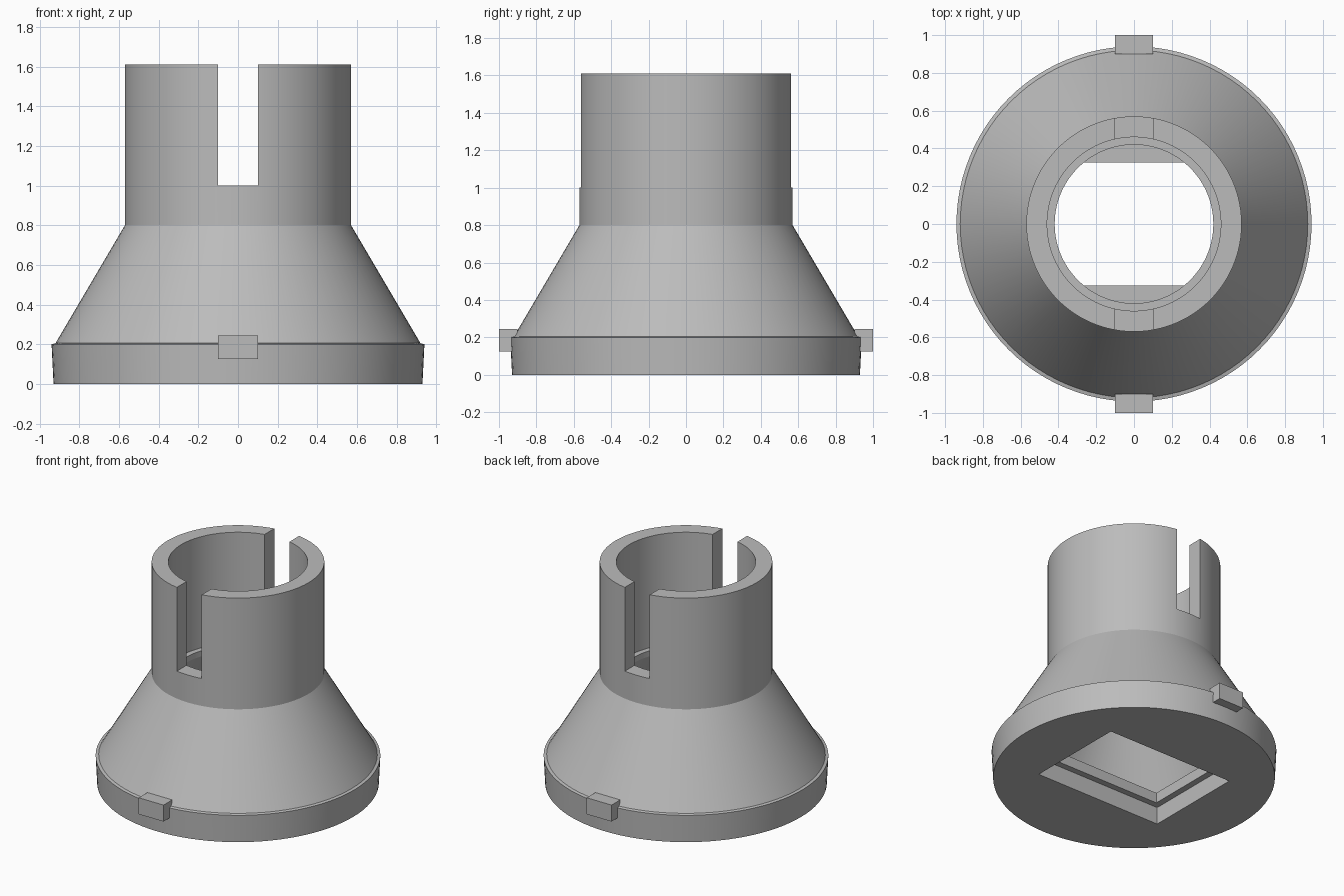
import bpy, bmesh, math

if "Cube" in bpy.data.objects:
    bpy.data.objects.remove(bpy.data.objects["Cube"], do_unlink=True)

grey = bpy.data.materials.new("mid grey")
grey.use_nodes = True
colour = (0.5, 0.5, 0.5, 1)
grey.diffuse_color = colour
grey.node_tree.nodes["Principled BSDF"].inputs["Base Color"].default_value = colour


def add_object(name, bm):
    bmesh.ops.recalc_face_normals(bm, faces=bm.faces)
    mesh = bpy.data.meshes.new(name)
    bm.to_mesh(mesh)
    bm.free()
    mesh.materials.append(grey)
    obj = bpy.data.objects.new(name, mesh)
    bpy.context.collection.objects.link(obj)
    return obj


def box(name, low, high):
    bm = bmesh.new()
    bmesh.ops.create_cube(bm, size=1)
    for v in bm.verts:
        v.co = [l + (c + 0.5) * (h - l) for c, l, h in zip(v.co, low, high)]
    return add_object(name, bm)


def lathe(name, profile, segments=96):
    bm = bmesh.new()
    verts = [bm.verts.new((r, 0, z)) for r, z in profile]
    edges = [bm.edges.new(pair) for pair in zip(verts, verts[1:])]
    bmesh.ops.spin(bm, geom=verts + edges, cent=(0, 0, 0), axis=(0, 0, 1),
                   angle=math.tau, steps=segments, use_duplicate=False)
    bmesh.ops.remove_doubles(bm, verts=bm.verts, dist=0.0001)
    return add_object(name, bm)


def cut(target, cutter):
    bpy.context.view_layer.objects.active = target
    mod = target.modifiers.new("cut", 'BOOLEAN')
    mod.operation = 'DIFFERENCE'
    mod.solver = 'EXACT'
    mod.object = cutter
    bpy.ops.object.modifier_apply(modifier=mod.name)
    bpy.data.objects.remove(cutter, do_unlink=True)


# Hollow body: base plate, flared skirt, collar, inner ledge and cavity
body = lathe("socket_body", [
    (0, 0), (0.93, 0), (0.94, 0.2), (0.92, 0.205), (0.57, 0.8), (0.57, 1.61),
    (0.46, 1.61), (0.46, 0.8), (0.42, 0.8), (0.42, 0.76), (0.78, 0.2), (0, 0.2)])

# Slot across the collar, front to back
cut(body, box("slot_cutter", (-0.1, -0.8, 1), (0.1, 0.8, 1.8)))

# Stepped rectangular opening through the base plate
cut(body, box("recess_cutter", (-0.51, -0.37, -0.1), (0.51, 0.37, 0.125)))
cut(body, box("opening_cutter", (-0.465, -0.325, 0.05), (0.465, 0.325, 0.3)))

# Smooth round walls, crisp edges
bpy.ops.object.select_all(action='DESELECT')
body.select_set(True)
bpy.context.view_layer.objects.active = body
bpy.ops.object.shade_smooth_by_angle(angle=math.radians(20))

# Locking tabs on the front and back of the rim
for name, y in (("front_tab", -1), ("back_tab", 0.9)):
    box(name, (-0.1, y, 0.125), (0.1, y + 0.1, 0.245))
